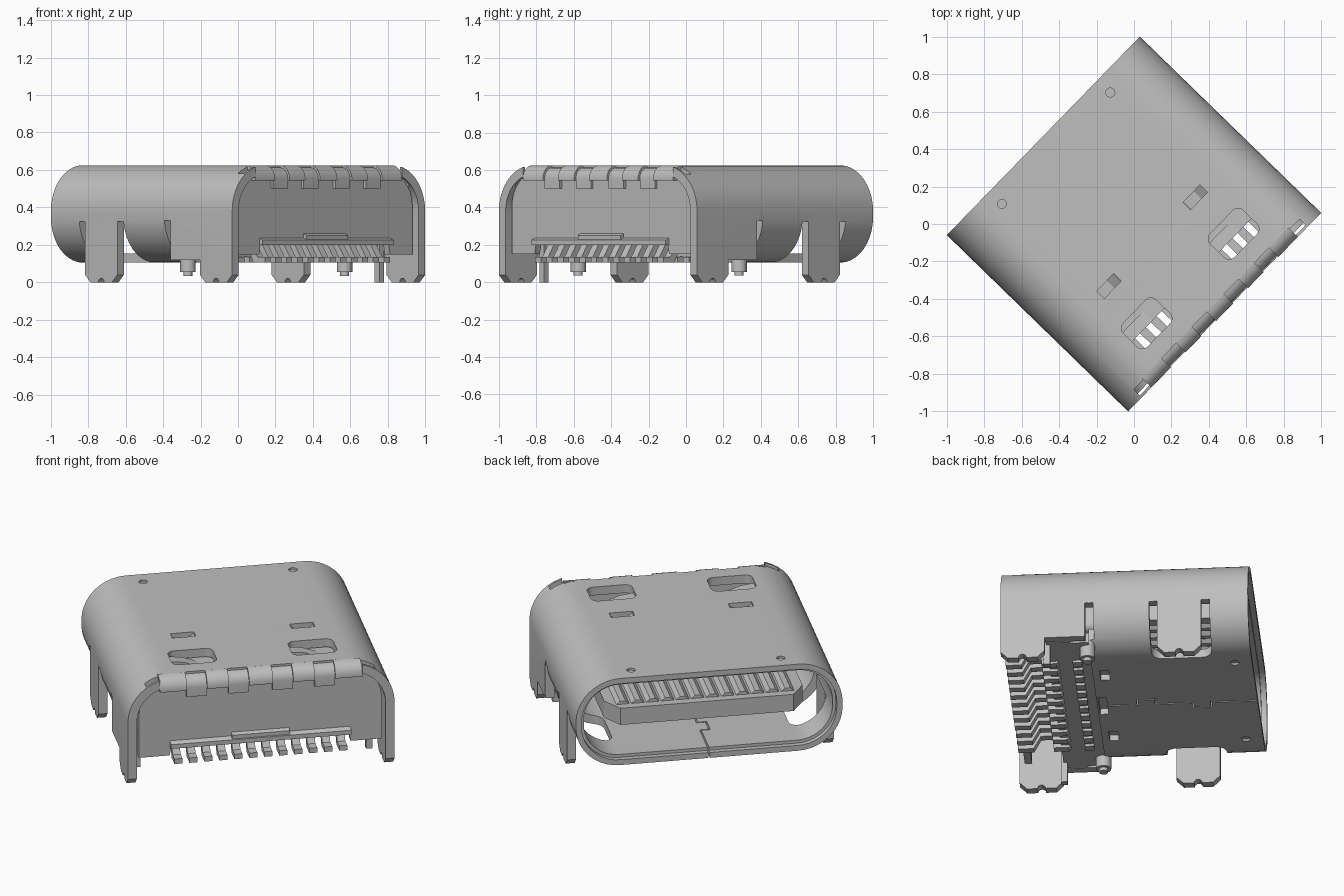
import bpy, bmesh, math
from mathutils import Matrix

if "Cube" in bpy.data.objects:
    bpy.data.objects.remove(bpy.data.objects["Cube"], do_unlink=True)

metal = bpy.data.materials.new("satin_grey")
metal.use_nodes = True
GREY = (0.52, 0.52, 0.52, 1)
metal.diffuse_color = GREY
metal.node_tree.nodes["Principled BSDF"].inputs["Base Color"].default_value = GREY

HW, HD = 0.739, 0.675          # half width and half depth
BOT, TOP, WALL, R = 0.105, 0.625, 0.05, 0.245
MID = (BOT + TOP) / 2
parts = []


def prism(name, pts, axis, a, b, keep=True):
    """Extrude a 2D outline along an axis from a to b."""
    place = {"x": lambda p, t: (t, p[0], p[1]),
             "y": lambda p, t: (p[0], t, p[1]),
             "z": lambda p, t: (p[0], p[1], t)}[axis]
    bm = bmesh.new()
    lo = [bm.verts.new(place(p, a)) for p in pts]
    hi = [bm.verts.new(place(p, b)) for p in pts]
    bm.faces.new(lo)
    bm.faces.new(hi[::-1])
    n = len(pts)
    for i in range(n):
        j = (i + 1) % n
        bm.faces.new((lo[i], lo[j], hi[j], hi[i]))
    bmesh.ops.recalc_face_normals(bm, faces=bm.faces)
    me = bpy.data.meshes.new(name)
    bm.to_mesh(me)
    bm.free()
    me.materials.append(metal)
    ob = bpy.data.objects.new(name, me)
    bpy.context.collection.objects.link(ob)
    if keep:
        parts.append(ob)
    return ob


def rect(x0, x1, y0, y1):
    return [(x0, y0), (x1, y0), (x1, y1), (x0, y1)]


def rounded(cx, cy, hw, hh, r, n=10, corners=4):
    """Rounded rectangle; with corners=2 only the upper two are round."""
    pts = []
    for k in range(4):
        sx, sy = ((1, 1), (-1, 1), (-1, -1), (1, -1))[k]
        if k >= corners:
            pts.append((cx + sx * hw, cy + sy * hh))
            continue
        for i in range(n + 1):
            a = math.pi / 2 * (k + i / n)
            pts.append((cx + sx * (hw - r) + r * math.cos(a),
                        cy + sy * (hh - r) + r * math.sin(a)))
    return pts


def cut(ob, cutters):
    for c in cutters:
        m = ob.modifiers.new("cut", "BOOLEAN")
        m.operation, m.solver, m.object = "DIFFERENCE", "EXACT", c
        bpy.context.view_layer.objects.active = ob
        bpy.ops.object.modifier_apply(modifier=m.name)
        bpy.data.objects.remove(c, do_unlink=True)


def cutter(pts, axis, a, b):
    return prism("cutter", pts, axis, a, b, keep=False)


def ring(inset):
    return rounded(0, MID, HW - inset, MID - BOT - inset, R - inset)


# Front shell: a tube with a stepped mouth, leg windows, dimples, slots and a floor seam
front_shell = prism("front_shell", ring(0), "y", -0.2, HD)
cuts = [cutter(ring(WALL), "y", -0.5, 1), cutter(ring(0.032), "y", 0.645, 1)]
for s in (-1, 1):
    cuts += [cutter(rounded(s * 0.69, 0.3, 0.2, 0.165, 0.06, 5), "z", 0, 0.325),
             cutter(rect(s * 0.64, s * 0.9, -0.25, -0.17), "z", 0, 0.33),
             cutter(rect(s * 0.265, s * 0.395, -0.163, -0.107), "z", 0.5, 0.8),
             cutter(rect(s * 0.28, s * 0.38, -0.16, -0.11), "z", 0, 0.14)]
    for z0, z1 in ((TOP - 0.012, 0.8), (0, BOT + 0.012)):
        cuts.append(cutter(rounded(s * 0.415, 0.58, 0.024, 0.024, 0.0239, 4), "z", z0, z1))
cuts.append(cutter(rect(-0.09, 0.09, -0.19, -0.145), "z", 0, 0.14))
G = 0.004
for x, y0, y1 in ((0, -0.15, 0.02), (0.05, 0.02, 0.12), (0, 0.12, 0.32),
                  (-0.05, 0.32, 0.42), (0, 0.42, 0.7)):
    cuts.append(cutter(rect(x - G, x + G, y0, y1), "z", 0, 0.2))
    if x:
        for y in (y0, y1):
            cuts.append(cutter(rect(min(0, x) - G, max(0, x) + G, y - G, y + G), "z", 0, 0.2))
cut(front_shell, cuts)

# Rear shell: an open arch with straight sides, two windows and corner reliefs
rear_shell = prism("rear_shell", rounded(0, 0.3725, HW, 0.2525, R, corners=2), "y", -HD, -0.2)
cuts = [cutter(rounded(0, 0.2875, HW - WALL, 0.2875, R - WALL, corners=2), "y", -1, 0),
        cutter(rect(-0.56, 0.56, -0.8, -0.605), "z", 0.4, 0.8)]
for s in (-1, 1):
    cuts += [cutter(rounded(s * 0.333, -0.418, 0.125, 0.09, 0.04, 5), "z", 0.5, 0.8),
             cutter(rect(s * 0.555, s * 0.635, -0.66, -0.615), "z", 0.45, 0.8),
             cutter(rect(s * 0.6, s * 0.9, -0.215, -0.19), "z", 0, 0.33)]
cut(rear_shell, cuts)

# Rear cover plate, open above the tails, with a flared lip
cover = prism("rear_cover", rounded(0, 0.3675, 0.672, 0.2175, 0.18, corners=2), "y", -0.645, -0.605)
cut(cover, [cutter([(-0.53, 0), (0.53, 0), (0.49, 0.21), (-0.49, 0.21)], "y", -0.8, -0.5)])
prism("cover_lip", [(-0.64, 0.24), (-0.67, 0.225), (-0.67, 0.2), (-0.61, 0.2)], "x", -0.5, 0.5)
prism("cover_lip_bump", [(-0.64, 0.262), (-0.665, 0.25), (-0.665, 0.215), (-0.61, 0.215)],
      "x", -0.16, 0.16)


# Roof edge folded down at the rear, with recessed tabs in its gaps
def fold(y, z, r, drop):
    """Side profile of a strip bent down from the roof."""
    arc = [(math.cos(i * math.pi / 12), math.sin(i * math.pi / 12)) for i in range(7)]
    out = [(y - r * c, z - r + r * s) for c, s in arc]
    back = [(y - (r - 0.035) * c, z - r + (r - 0.035) * s) for c, s in arc]
    return [(y - r, drop)] + out + back[::-1] + [(y - r + 0.035, drop)]


TABS = (-0.355, -0.122, 0.122, 0.355)
for i, x in enumerate(TABS):
    prism(f"rear_tab_{i + 1}", fold(-0.602, TOP - 0.012, 0.06, 0.5), "x", x - 0.056, x + 0.056)
edges = [-0.56] + [x + d for x in TABS for d in (-0.056, 0.056)] + [0.56]
for i in range(0, len(edges), 2):
    prism(f"roof_edge_{i // 2 + 1}", fold(-0.604, TOP, 0.071, 0.545), "x", edges[i], edges[i + 1])


# Mounting legs, chamfered with a notched foot
def leg(name, s, y, top):
    w, c, n = 0.12, 0.04, 0.022
    notch = [(y + n * math.cos(a * math.pi / 6), n * math.sin(a * math.pi / 6)) for a in range(7)]
    pts = [(y + w, top), (y + w, c), (y + w - c, 0)] + notch
    pts += [(y - w + c, 0), (y - w, c), (y - w, top)]
    prism(name, pts, "x", s * (HW - WALL), s * HW)


for s, side in ((1, "left"), (-1, "right")):
    leg(f"front_leg_{side}", s, 0.3, 0.36)
    leg(f"rear_leg_{side}", s, -0.555, 0.16)
    prism(f"thin_pin_{side}", rect(s * 0.625, s * 0.66, -0.445, -0.41), "z", 0, 0.2)
    # Locating posts with a narrow end
    prism(f"post_{side}", rounded(s * 0.6, -0.21, 0.042, 0.042, 0.0419, 5), "z", 0.055, 0.16)
    prism(f"post_tip_{side}", rounded(s * 0.6, -0.21, 0.024, 0.024, 0.0239, 5), "z", 0.035, 0.06)
    # Sprung strips inside the roof windows and dipped strips in the slots
    x = s * 0.333
    prism(f"spring_{side}", [(x - 0.13, 0.61), (x - 0.05, 0.6), (x + 0.12, 0.54),
                             (x + 0.12, 0.51), (x - 0.05, 0.57), (x - 0.13, 0.58)],
          "y", -0.43, -0.36)
    prism(f"slot_catch_{side}", [(x - 0.066, 0.615), (x - 0.015, 0.58), (x + 0.015, 0.58),
                                 (x + 0.066, 0.615), (x + 0.066, 0.59), (x + 0.015, 0.555),
                                 (x - 0.015, 0.555), (x - 0.066, 0.59)], "y", -0.163, -0.107)

# Insulating housing and mating tongue
prism("housing", rounded(0, 0.345, 0.685, 0.225, 0.18, corners=2), "y", -0.43, -0.3)
prism("housing_foot", rect(-0.67, 0.67, -0.34, -0.2), "z", 0.12, 0.18)
prism("tongue_collar", rounded(0, MID, 0.57, 0.1, 0.04, 4), "y", -0.31, -0.08)
T = 0.05
prism("tongue", [(-0.55, -0.1), (0.55, -0.1), (0.55, 0.5), (0.48, 0.61),
                 (-0.48, 0.61), (-0.55, 0.5)], "z", MID - T, MID + T)
for i in range(12):
    x = (i - 5.5) * 0.083
    # Ridged contacts on both faces of the tongue
    H = T + 0.018
    prism(f"contact_ridge_{i + 1}", [(x - 0.036, MID - T), (x - 0.015, MID - H),
                                     (x + 0.015, MID - H), (x + 0.036, MID - T),
                                     (x + 0.036, MID + T), (x + 0.015, MID + H),
                                     (x - 0.015, MID + H), (x - 0.036, MID + T)],
          "y", -0.1, 0.56)
    # Soldered tails in two rows
    prism(f"outer_tail_{i + 1}", [(-0.665, 0.105), (-0.58, 0.105), (-0.54, 0.18), (-0.42, 0.18),
                                  (-0.42, 0.21), (-0.56, 0.21), (-0.61, 0.135), (-0.665, 0.135)],
          "x", x - 0.022, x + 0.022)
    prism(f"inner_tail_{i + 1}", [(-0.47, 0.105), (-0.39, 0.105), (-0.35, 0.15), (-0.35, 0.18),
                                  (-0.42, 0.14), (-0.47, 0.135)],
          "x", x - 0.022, x + 0.022)
    prism(f"foot_block_{i + 1}", rect(x - 0.025, x + 0.025, -0.3, -0.25), "z", 0.105, 0.125)

# Turn the whole connector on its footprint and shade it
turn = Matrix.Rotation(math.radians(45.8), 4, "Z")
for ob in bpy.context.view_layer.objects:
    ob.select_set(ob in parts)
for ob in parts:
    ob.data.transform(turn)
bpy.context.view_layer.objects.active = parts[0]
bpy.ops.object.shade_smooth_by_angle(angle=math.radians(30))
